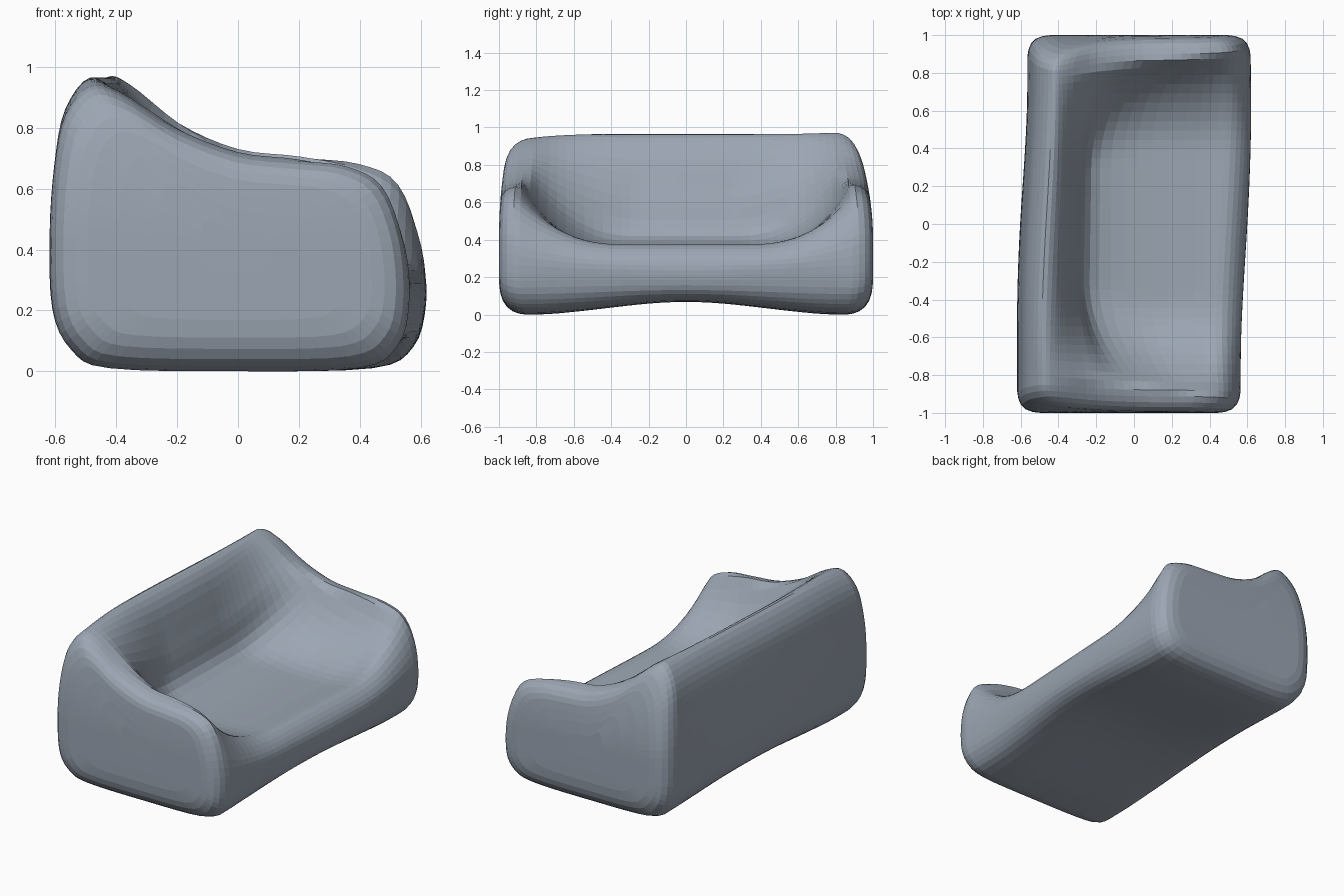
import bpy, bmesh
from mathutils import Vector

if "Cube" in bpy.data.objects:
    bpy.data.objects.remove(bpy.data.objects["Cube"], do_unlink=True)

# Cross-sections (x, z): back, crest, backrest, seat, front lip, underside
ARM = [(-.40, .01), (-.52, .07), (-.58, .2), (-.59, .45), (-.575, .68), (-.54, .86),
       (-.46, .965), (-.37, .94), (-.2, .815), (0, .73), (.2, .705), (.38, .685),
       (.505, .615), (.575, .43), (.59, .22), (.55, .08), (.42, .01), (0, 0)]
MID = [(-.40, .07), (-.54, .11), (-.595, .22), (-.6, .45), (-.58, .7), (-.55, .86),
       (-.465, .965), (-.375, .88), (-.3, .62), (-.23, .42), (.02, .355), (.33, .35),
       (.49, .375), (.58, .31), (.6, .21), (.56, .11), (.42, .07), (0, .07)]
# Where the bowl swells up into the arms: point index -> (start, stop, power)
SWELL = {7: (.25, .82, 1.5), 8: (.25, .83, 1.5), 9: (.3, .86, 2), 10: (.35, .885, 2.3),
         11: (.35, .905, 2.3), 12: (.35, .925, 2.2), 13: (.35, .935, 2.2)}
STEPS = 4


def smooth_loop(pts):
    """Closed Catmull-Rom curve through the points."""
    out, n = [], len(pts)
    for i in range(n):
        a, b, c, d = (pts[(i + k) % n] for k in (-1, 0, 1, 2))
        for s in range(STEPS):
            t = s / STEPS
            out.append((b * 2 + (c - a) * t + (a * 2 - b * 5 + c * 4 - d) * t * t
                        + (b * 3 - a - c * 3 + d) * t ** 3) / 2)
    return out


def ramp(y, start, stop, power):
    return min(max((abs(y) - start) / (stop - start), 0), 1) ** power


def section(y, inset=0.0, scale=1.0):
    """One ring of the body at y, pulled in for the rounded ends."""
    u = min(abs(y) / .85, 1)
    base = u * u * (3 - 2 * u)
    pts = []
    for i, (m, a) in enumerate(zip(MID, ARM)):
        w = ramp(y, *SWELL[i]) if i in SWELL else base
        pts.append(Vector(m).lerp(Vector(a), w))
    side = 1 if y > 0 else -1
    s = max(-1, min(1, y / .7))
    skew = .027 * (1.5 * s - .5 * s ** 3)
    ring = []
    for p in smooth_loop(pts):
        x = p.x * (1 - inset / .6) * scale + skew * min(1, abs(p.x) / .45) ** 2 * scale
        z = .4 + (p.y - .4) * (1 - inset / .45) * scale
        tall, low = max(0, z - .4), max(0, .2 - z)
        # the tall back corners lean inward, and the right one sags
        lean = .33 * tall ** 2
        if y < 0:
            lean *= .5
            z -= .14 * tall ** 2 * ramp(y, .4, 1, 2)
        lean = (lean + low ** 2) * ramp(y, .6, 1, 1)
        ring.append((x, y - lean * side, z))
    return ring


# Rings from one arm to the other, with rounded and filled ends
end = [(.925, .006, 1), (.957, .02, 1), (.981, .045, 1), (.995, .083, 1), (1, .125, 1),
       (1, .125, .8), (1, .125, .55), (1, .125, .25)]
rings = [section(-y, i, s) for y, i, s in reversed(end)]
rings += [section(.89 * k / 18) for k in range(-18, 19)]
rings += [section(y, i, s) for y, i, s in end]

bm = bmesh.new()
loops = [[bm.verts.new(p) for p in r] for r in rings]
count = len(loops[0])
for r, q in zip(loops, loops[1:]):
    for i in range(count):
        j = (i + 1) % count
        bm.faces.new((r[i], r[j], q[j], q[i]))
bm.faces.new(loops[0])
bm.faces.new(loops[-1])
bmesh.ops.recalc_face_normals(bm, faces=bm.faces)

# Stand on the ground, centred
low = min(v.co.z for v in bm.verts)
xs = [v.co.x for v in bm.verts]
middle = (min(xs) + max(xs)) / 2
for v in bm.verts:
    v.co.z -= low
    v.co.x -= middle

mesh = bpy.data.meshes.new("sofa_body")
bm.to_mesh(mesh)
bm.free()
sofa = bpy.data.objects.new("sofa_body", mesh)
bpy.context.collection.objects.link(sofa)

# Blue grey shell
mat = bpy.data.materials.new("blue_grey")
mat.use_nodes = True
colour = (.33, .38, .45, 1)
mat.diffuse_color = colour
mat.node_tree.nodes["Principled BSDF"].inputs["Base Color"].default_value = colour
mesh.materials.append(mat)
